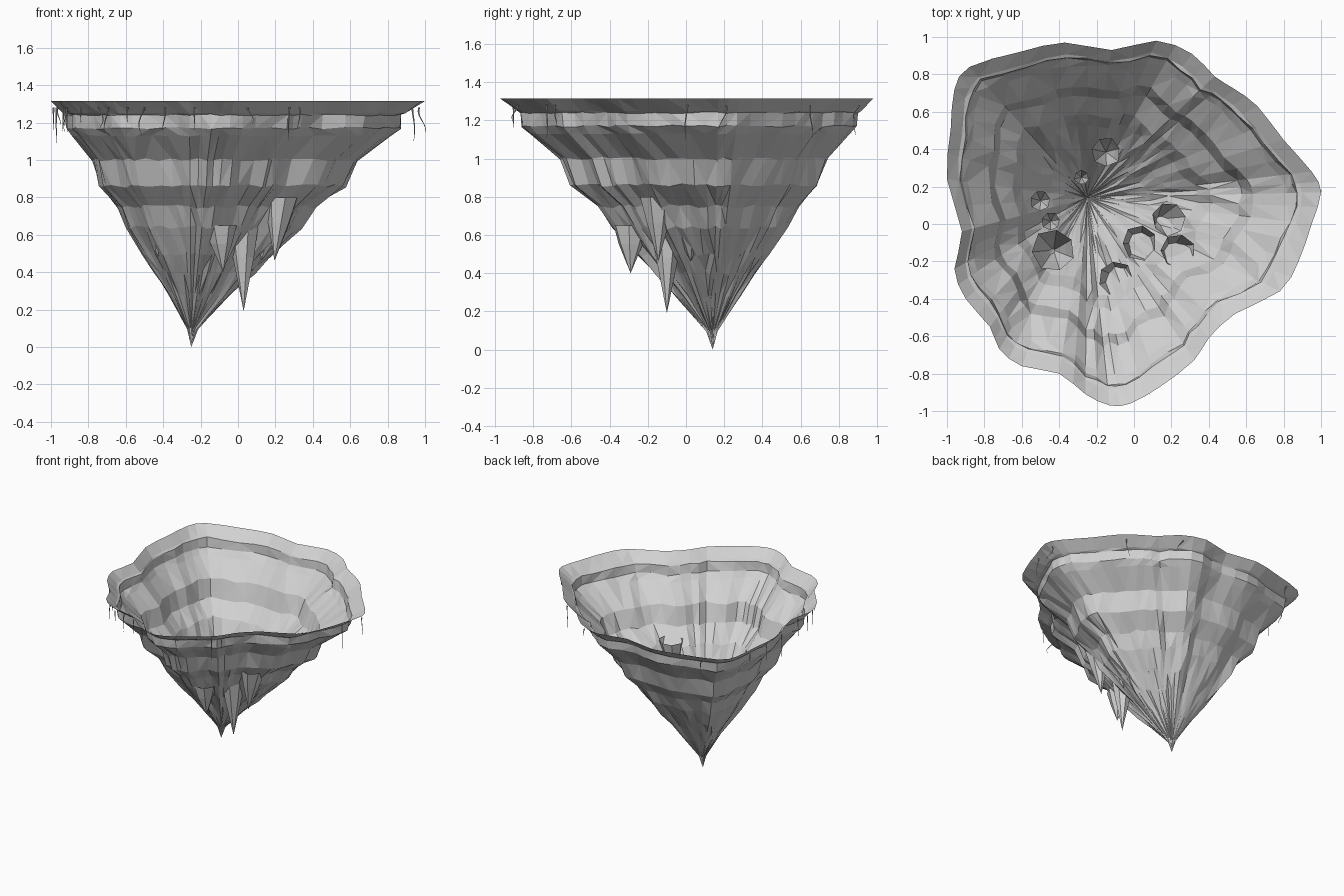
import bpy, bmesh, math, random
from mathutils import Vector

random.seed(11)
if "Cube" in bpy.data.objects:
    bpy.data.objects.remove(bpy.data.objects["Cube"], do_unlink=True)

stone = bpy.data.materials.new("grey_stone")
stone.use_nodes = True
grey = (0.64, 0.64, 0.64, 1)
stone.diffuse_color = grey
stone.node_tree.nodes["Principled BSDF"].inputs["Base Color"].default_value = grey

TIP = Vector((-0.25, 0.14, 0))
TOP = 1.315

# Rim outline in hundredths, counterclockwise from the left point
RIM = [(100, 17), (95, 28), (80, 45), (66, 63), (54, 72), (43, 79), (31, 91), (12, 98),
       (-12, 93), (-37, 97), (-61, 92), (-88, 84), (-96, 72), (-98, 51), (-100, 24),
       (-92, -4), (-96, -24), (-90, -40), (-77, -55), (-72, -67), (-60, -76),
       (-40, -80), (-26, -91), (-13, -97), (-2, -96), (14, -87), (32, -73),
       (40, -61), (54, -48), (78, -36), (88, -20), (95, 0)]

# Height, share of the rim radius and roughness for each rock layer
LAYERS = [(TOP, 1, 0), (1.25, .92, .2), (1.24, .9, .3), (1.17, .89, .4), (1.13, .85, .4),
          (1.0, .705, .6), (.86, .655, .6), (.75, .53, .7), (.64, .465, .8), (.5, .35, .9),
          (.4, .265, 1), (.28, .165, 1), (.1, .03, .5)]


def rim_point(t):
    """Smooth closed curve through the rim outline."""
    i, f = int(t), t - int(t)
    a, b, c, d = [Vector(RIM[(i + k) % len(RIM)]) / 100 for k in (-1, 0, 1, 2)]
    p = b + (c - a) * f / 2 + (a - b * 2.5 + c * 2 - d / 2) * f ** 2
    p += (b * 3 - a - c * 3 + d) * f ** 3 / 2
    return p.to_3d()


def add_object(name, bm):
    mesh = bpy.data.meshes.new(name)
    bm.to_mesh(mesh)
    bm.free()
    mesh.materials.append(stone)
    obj = bpy.data.objects.new(name, mesh)
    bpy.context.collection.objects.link(obj)


def join_rings(bm, upper, lower):
    """Wall of quads between two closed rings."""
    for i in range(len(upper)):
        j = (i + 1) % len(upper)
        bm.faces.new((lower[i], lower[j], upper[j], upper[i]))


def close_point(bm, ring, point):
    for i in range(len(ring)):
        bm.faces.new((point, ring[(i + 1) % len(ring)], ring[i]))


def rock_shell():
    """Open layered cone that narrows to one point."""
    bm = bmesh.new()
    count = len(RIM) * 2
    ridges = [random.uniform(-.04, .04) for _ in range(count)]
    rings = []
    for z, share, rough in LAYERS:
        ring = []
        for i in range(count):
            arm = rim_point(i / 2) - TIP
            scale = share * (1 + rough * (ridges[i] + random.uniform(-.025, .025)))
            lift = random.uniform(-.015, .015) * rough
            ring.append(bm.verts.new(TIP + arm * scale + Vector((0, 0, z + lift))))
        rings.append(ring)
    for upper, lower in zip(rings, rings[1:]):
        join_rings(bm, upper, lower)
    close_point(bm, rings[-1], bm.verts.new(TIP))
    bmesh.ops.triangulate(bm, faces=bm.faces[:])
    add_object("rock_shell", bm)


def rock_spike(x, y, radius, top, bottom, lean=0):
    """Open hanging spike whose point leans sideways."""
    bm = bmesh.new()
    sides = 7
    turn = random.random() * math.tau
    rings = []
    for share, drop in ((1, 0), (.65, .4)):
        ring = []
        for i in range(sides):
            a = turn + math.tau * i / sides
            r = radius * share * random.uniform(.92, 1.05)
            z = top + (bottom - top) * drop
            ring.append(bm.verts.new((x + lean * drop + r * math.cos(a),
                                      y + r * math.sin(a), z)))
        rings.append(ring)
    join_rings(bm, *rings)
    close_point(bm, rings[-1], bm.verts.new((x + lean, y, bottom)))
    add_object("rock_spike", bm)


def root_strand(t, share):
    """Thin tapered root dangling from the rim."""
    bm = bmesh.new()
    start = TIP + (rim_point(t) - TIP) * share
    length = random.uniform(.08, .2)
    sway = random.uniform(-.02, .02)
    phase = random.random() * math.tau
    steps, sides = 6, 4
    rings = []
    for s in range(steps + 1):
        f = s / steps
        bend = sway * math.sin(f * 4 + phase)
        mid = start + Vector((bend, -bend, TOP - .035 - length * f))
        r = .005 * (1 - .8 * f)
        rings.append([bm.verts.new(mid + Vector((r * math.cos(a), r * math.sin(a), 0)))
                      for a in (math.tau * k / sides for k in range(sides))])
    for upper, lower in zip(rings, rings[1:]):
        join_rings(bm, upper, lower)
    add_object("root_strand", bm)


rock_shell()

# Hanging spikes: x, y, radius, top, bottom, lean
for spike in ((-.43, -.14, .115, .77, .48), (-.445, .015, .05, .6, .47),
              (-.5, .125, .055, .62, .5), (-.28, .25, .04, .45, .3),
              (-.15, .385, .08, .72, .46), (.03, -.1, .095, .67, .19),
              (.185, .025, .09, .66, .46, -.06), (.235, -.145, .095, .8, .46, -.04),
              (-.1, -.29, .095, .65, .4, .02)):
    rock_spike(*spike)

# Dangling roots around the rim
for t in (0.2, 3.3, 6, 10.5, 12.8, 13.5, 14.3, 15.4, 16, 16.6, 17.4, 18.3, 19,
          20, 20.4, 21, 22.2, 24.6, 25.8, 26.2, 31):
    root_strand(t, random.uniform(.96, .99))
